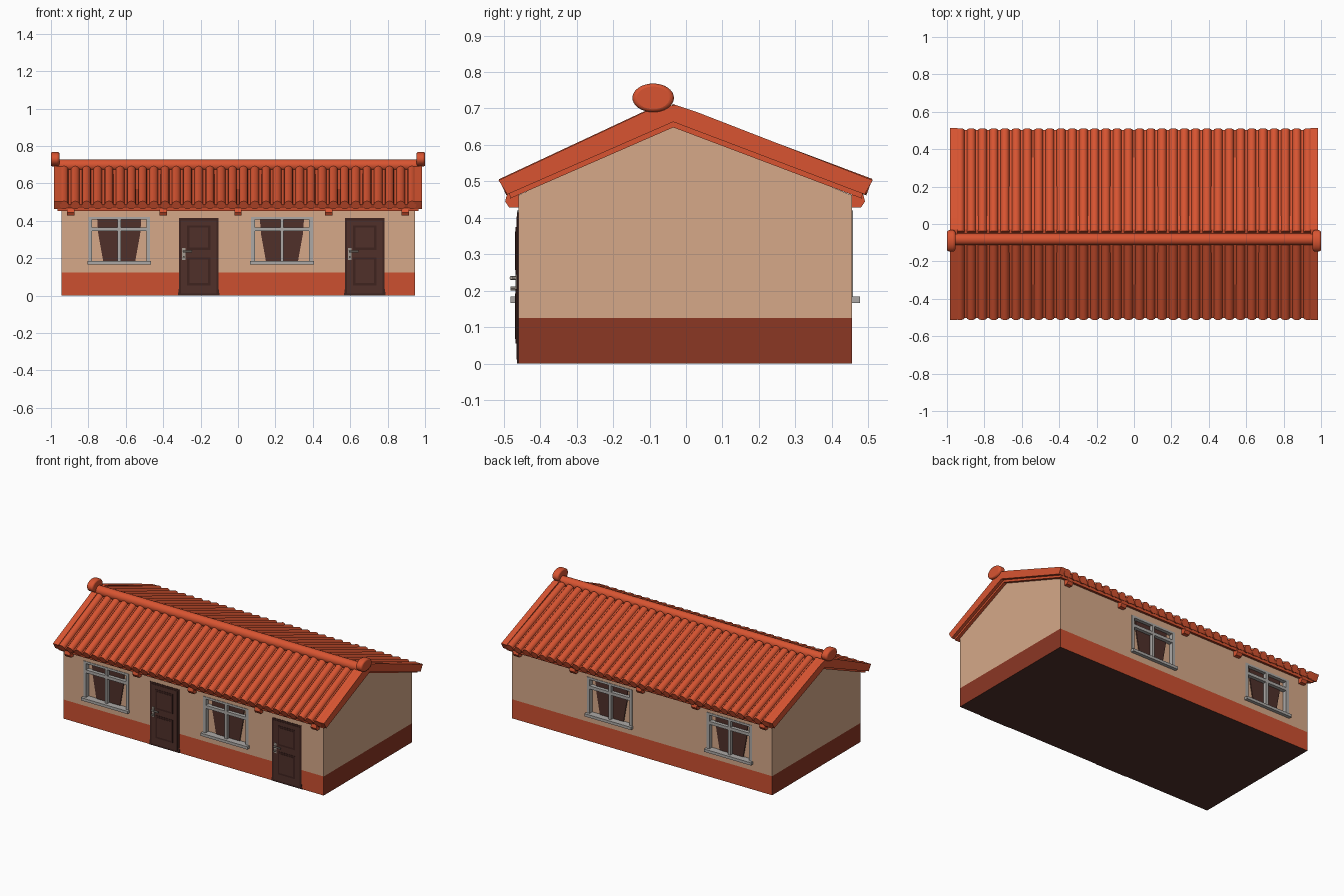
import bpy, bmesh, math
from mathutils import Vector

if "Cube" in bpy.data.objects:
    bpy.data.objects.remove(bpy.data.objects["Cube"], do_unlink=True)


def material(name, r, g, b):
    lin = [((c / 255 + 0.055) / 1.055) ** 2.4 for c in (r, g, b)] + [1]
    m = bpy.data.materials.new(name)
    m.use_nodes = True
    m.diffuse_color = lin
    m.node_tree.nodes["Principled BSDF"].inputs["Base Color"].default_value = lin
    return m


PLASTER = material("plaster", 214, 169, 137)
BASE = material("red base paint", 204, 80, 48)
GABLE = material("dark red gable paint", 139, 55, 36)
TILE = material("terracotta tile", 216, 84, 49)
BROWN = material("dark brown", 80, 48, 42)
PANEL = material("deep brown", 62, 35, 31)
GREY = material("window grey", 172, 169, 166)
METAL = material("handle metal", 165, 155, 145)


def make(name, bm, *mats, smooth=False):
    bmesh.ops.recalc_face_normals(bm, faces=bm.faces)
    me = bpy.data.meshes.new(name)
    bm.to_mesh(me)
    bm.free()
    for m in mats:
        me.materials.append(m)
    if smooth:
        me.shade_smooth()
        me.set_sharp_from_angle(angle=math.radians(40))
    ob = bpy.data.objects.new(name, me)
    bpy.context.collection.objects.link(ob)
    return ob


def extrude(points, offset):
    """Closed solid from an outline swept along an offset."""
    bm = bmesh.new()
    f = bm.faces.new([bm.verts.new(p) for p in points])
    geo = bmesh.ops.extrude_face_region(bm, geom=[f])["geom"]
    verts = [v for v in geo if isinstance(v, bmesh.types.BMVert)]
    bmesh.ops.translate(bm, verts=verts, vec=offset)
    return bm


def prism(name, profile, x0, x1, mat):
    return make(name, extrude([(x0, y, z) for y, z in profile], (x1 - x0, 0, 0)), mat)


def rod(name, p0, p1, radius, mat, sides=12):
    p0, p1 = Vector(p0), Vector(p1)
    bm = bmesh.new()
    bmesh.ops.create_cone(bm, cap_ends=True, segments=sides, radius1=radius,
                          radius2=radius, depth=(p1 - p0).length)
    bm.transform((p1 - p0).to_track_quat("Z", "Y").to_matrix().to_4x4())
    bmesh.ops.translate(bm, verts=bm.verts, vec=(p0 + p1) / 2)
    return make(name, bm, mat, smooth=True)


# Wall faces: position and outward direction
FRONT, BACK = (-0.46, -1), (0.455, 1)


def plate(name, wall, outline, out0, out1, mat):
    """Plate on a wall; out is the distance outward from the wall."""
    y, d = wall
    bm = extrude([(x, y + d * out0, z) for x, z in outline], (0, d * (out1 - out0), 0))
    return make(name, bm, mat)


def rect(x0, x1, z0, z1):
    return [(x0, z0), (x1, z0), (x1, z1), (x0, z1)]


# House body with painted base
body_profile = [(-0.46, 0), (0.455, 0), (0.455, 0.462), (-0.033, 0.655), (-0.46, 0.462)]
body = prism("house_walls", body_profile, -0.945, 0.945, PLASTER)
for m in (BASE, GABLE, BROWN):
    body.data.materials.append(m)
bm = bmesh.new()
bm.from_mesh(body.data)
bmesh.ops.bisect_plane(bm, geom=bm.verts[:] + bm.edges[:] + bm.faces[:],
                       plane_co=(0, 0, 0.125), plane_no=(0, 0, 1))
for f in bm.faces:
    if f.normal.z < -0.9:
        f.material_index = 3
    elif f.calc_center_median().z < 0.125:
        f.material_index = 2 if abs(f.normal.x) > 0.5 else 1
bm.to_mesh(body.data)
bm.free()


# Windows
def window(label, cx, wall):
    w, z0, z1 = 0.165, 0.17, 0.42
    cutter = plate("window_cutter", wall, rect(cx - w, cx + w, z0, z1), -0.025, 0.03, PLASTER)
    cutter.hide_render = True
    mod = body.modifiers.new("recess", "BOOLEAN")
    mod.object, mod.operation, mod.solver = cutter, "DIFFERENCE", "EXACT"
    bpy.context.view_layer.objects.active = body
    bpy.ops.object.modifier_apply(modifier=mod.name)
    bpy.data.objects.remove(cutter, do_unlink=True)

    curtain = [(cx - 0.085, 0.18), (cx + 0.085, 0.18), (cx + 0.112, 0.33),
               (cx + 0.118, 0.41), (cx - 0.118, 0.41), (cx - 0.112, 0.33)]
    plate(label + "_dark_pane", wall, curtain, -0.025, -0.019, BROWN)
    bars = {"left_jamb": rect(cx + w - 0.02, cx + w, z0, z1),
            "right_jamb": rect(cx - w, cx - w + 0.02, z0, z1),
            "head": rect(cx - w, cx + w, z1 - 0.014, z1),
            "mullion": rect(cx - 0.009, cx + 0.009, z0, z1),
            "transom": rect(cx - w, cx + w, 0.345, 0.365)}
    for part, outline in bars.items():
        plate(f"{label}_{part}", wall, outline, -0.025, 0.003, GREY)
    plate(label + "_sill", wall, rect(cx - w - 0.005, cx + w + 0.005, 0.166, 0.184),
          -0.025, 0.022, GREY)


for side, wall in (("front", FRONT), ("back", BACK)):
    for hand, cx in (("right", -0.635), ("left", 0.235)):
        window(f"{side}_{hand}_window", cx, wall)


# Doors
def door(label, cx):
    frame = [(cx - 0.112, 0), (cx + 0.112, 0), (cx + 0.106, 0.04), (cx + 0.106, 0.415),
             (cx - 0.106, 0.415), (cx - 0.106, 0.04)]
    plate(label + "_frame", FRONT, frame, -0.002, 0.003, PANEL)
    plate(label + "_leaf", FRONT, rect(cx - 0.094, cx + 0.094, 0.012, 0.403), 0, 0.005, BROWN)
    for part, z0, z1 in (("lower", 0.055, 0.205), ("upper", 0.245, 0.375)):
        plate(f"{label}_{part}_panel", FRONT, rect(cx - 0.062, cx + 0.062, z0, z1),
              0, 0.007, PANEL)
        plate(f"{label}_{part}_panel_field", FRONT,
              rect(cx - 0.05, cx + 0.05, z0 + 0.012, z1 - 0.012), 0, 0.009, BROWN)
    # Lever handle and lock knob
    x, y = cx - 0.08, FRONT[0]
    plate(label + "_lock_plate", FRONT, rect(x - 0.009, x + 0.009, 0.19, 0.255), 0, 0.008, METAL)
    rod(label + "_handle_stem", (x, y, 0.235), (x, y - 0.022, 0.235), 0.006, METAL, 8)
    rod(label + "_handle_lever", (x - 0.005, y - 0.019, 0.235), (x + 0.045, y - 0.019, 0.235),
        0.005, METAL, 8)
    rod(label + "_lock_knob", (x, y, 0.206), (x, y - 0.022, 0.206), 0.006, METAL, 8)


door("middle_door", -0.21)
door("left_door", 0.678)

# Roof deck, soffit and gable edge covers
soffit = [(-0.482, 0.453), (-0.035, 0.648), (0.482, 0.453),
          (0.486, 0.475), (-0.035, 0.68), (-0.486, 0.475)]
prism("roof_soffit", soffit, -0.965, 0.965, TILE)
deck = [(-0.49, 0.468), (-0.035, 0.667), (0.49, 0.468),
        (0.502, 0.486), (-0.03, 0.69), (-0.11, 0.672), (-0.502, 0.486)]
prism("roof_deck", deck, -0.96, 0.96, TILE)
cover = [(-0.49, 0.464), (-0.035, 0.663), (0.49, 0.464), (0.512, 0.503),
         (0.03, 0.69), (-0.03, 0.71), (-0.11, 0.692), (-0.514, 0.503)]
for hand, s in (("left", 1), ("right", -1)):
    prism(hand + "_gable_cover", cover, s * 0.945, s * 0.985, TILE)

# Rows of round tiles
for side, eave, top in (("front", (-0.503, 0.484), (-0.09, 0.677)),
                        ("back", (0.503, 0.484), (-0.045, 0.69))):
    row = rod(side + "_tile_rows", (-0.93, *eave), (-0.93, *top), 0.024, TILE)
    arr = row.modifiers.new("rows", "ARRAY")
    arr.use_relative_offset = False
    arr.use_constant_offset = True
    arr.constant_offset_displace = (0.06, 0, 0)
    arr.count = 32

# Ridge roll and rounded end caps
rod("ridge_roll", (-0.97, -0.082, 0.697), (0.97, -0.082, 0.697), 0.031, TILE, 20)
for hand, s in (("left", 1), ("right", -1)):
    cap = rod(hand + "_ridge_cap", (s * 0.955, 0, 0), (s, 0, 0), 0.057, TILE, 32)
    cap.scale.z = 0.69
    cap.location = (0, -0.09, 0.729)
    bev = cap.modifiers.new("rounding", "BEVEL")
    bev.width, bev.segments = 0.012, 3

# Rafter ends under the eaves
for side, wall in (("front", FRONT), ("back", BACK)):
    for i, x in enumerate((-0.895, -0.4, 0, 0.485, 0.895)):
        y, d = wall
        outline = [(y, 0.428), (y + d * 0.025, 0.428), (y + d * 0.036, 0.445),
                   (y + d * 0.03, 0.468), (y, 0.468)]
        prism(f"{side}_rafter_end_{i + 1}", outline, x - 0.02, x + 0.02, TILE)
